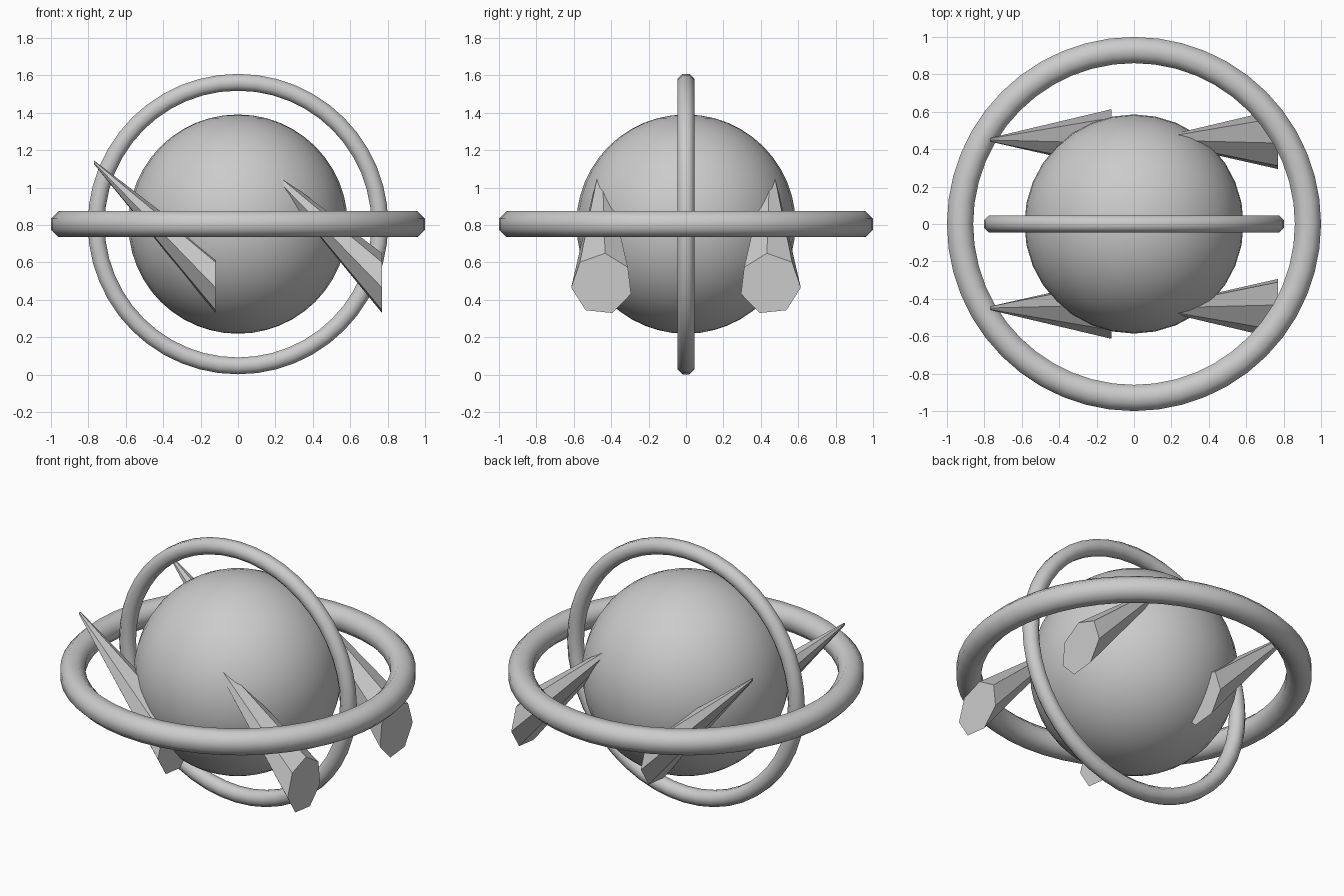
import bpy, bmesh, math
from mathutils import Vector

if "Cube" in bpy.data.objects:
    bpy.data.objects.remove(bpy.data.objects["Cube"])

CZ = 0.805  # height of the shared centre


def make_object(name, bm, smooth):
    bmesh.ops.recalc_face_normals(bm, faces=bm.faces[:])
    mesh = bpy.data.meshes.new(name)
    bm.to_mesh(mesh)
    bm.free()
    for p in mesh.polygons:
        p.use_smooth = smooth
    ob = bpy.data.objects.new(name, mesh)
    bpy.context.collection.objects.link(ob)
    return ob


def grid_faces(bm, rows, close_rows):
    n = len(rows[0])
    count = len(rows) if close_rows else len(rows) - 1
    for i in range(count):
        a, b = rows[i], rows[(i + 1) % len(rows)]
        for j in range(n):
            k = (j + 1) % n
            bm.faces.new((a[j], a[k], b[k], b[j]))


def ring(name, outer, half, vertical, segs=48, sides=8):
    bm = bmesh.new()
    major, r = outer - half, half / math.cos(math.pi / sides)
    rows = []
    for i in range(segs):
        a = 2 * math.pi * i / segs
        row = []
        for j in range(sides):
            t = 2 * math.pi * (j + 0.5) / sides
            d, h = major + r * math.cos(t), r * math.sin(t)
            u, v = d * math.cos(a), d * math.sin(a)
            co = (u, h, CZ + v) if vertical else (u, v, CZ + h)
            row.append(bm.verts.new(co))
        rows.append(row)
    grid_faces(bm, rows, True)
    return make_object(name, bm, True)


def spike(name, x_base, side, sides=7):
    # slanted cone whose two ends both face along x
    bm = bmesh.new()
    rows = []
    for c, r in ((Vector((x_base, 0.45, 0.485)), 0.165),
                 (Vector((x_base - 0.65, 0.45, 1.135)), 0.01)):
        row = []
        for j in range(sides):
            t = math.radians(96) + 2 * math.pi * j / sides
            row.append(bm.verts.new((c.x, side * (c.y + r * math.cos(t)),
                                     c.z + r * math.sin(t))))
        rows.append(row)
    grid_faces(bm, rows, False)
    for row in rows:
        bm.faces.new(row)
    return make_object(name, bm, False)


# Central ball
bm = bmesh.new()
bmesh.ops.create_uvsphere(bm, u_segments=32, v_segments=24, radius=0.586)
bmesh.ops.translate(bm, verts=bm.verts[:], vec=(0, 0, CZ))
make_object("central_ball", bm, True)

# Orbiting rings
ring("horizontal_ring", 1.0, 0.07, False)
ring("vertical_ring", 0.803, 0.045, True)

# Four slanted spikes
for label, xb in (("right", 0.77), ("left", -0.12)):
    for depth, s in (("front", -1), ("back", 1)):
        spike(f"{depth}_{label}_spike", xb, s)
